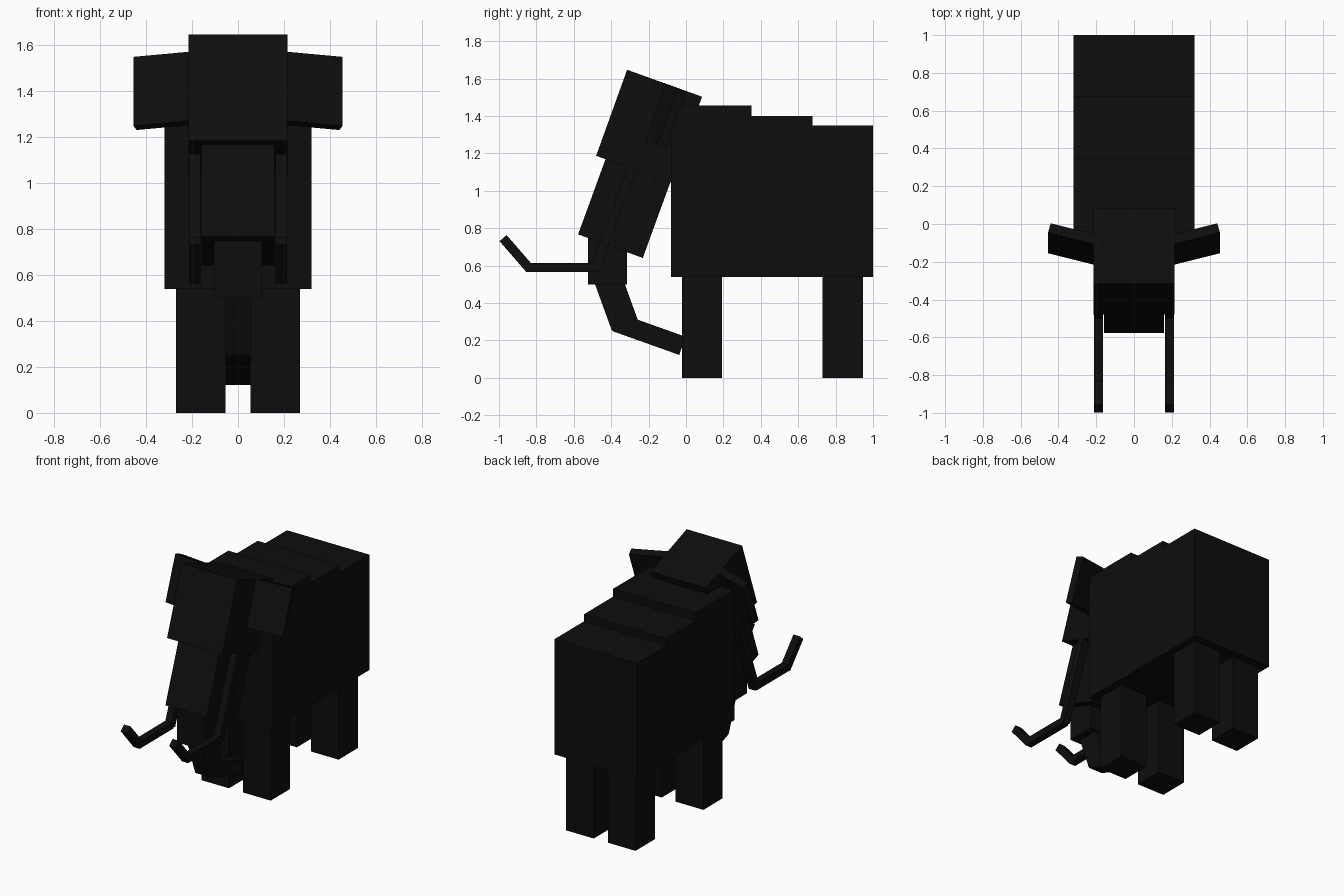
import bpy
from math import atan2, radians
from mathutils import Matrix, Vector

if "Cube" in bpy.data.objects:
    bpy.data.objects.remove(bpy.data.objects["Cube"], do_unlink=True)

# Single near-black colour
COLOUR = (0.004, 0.004, 0.004, 1)
black = bpy.data.materials.new("near_black")
black.use_nodes = True
black.diffuse_color = COLOUR
black.node_tree.nodes["Principled BSDF"].inputs["Base Color"].default_value = COLOUR


def make(name, verts, faces):
    mesh = bpy.data.meshes.new(name)
    mesh.from_pydata(verts, [], faces)
    mesh.materials.append(black)
    obj = bpy.data.objects.new(name, mesh)
    bpy.context.collection.objects.link(obj)
    return obj


def box(name, size, centre, rotation=None):
    """Box of the given size, turned by a matrix about its centre."""
    rotation = rotation or Matrix.Identity(3)
    signs = [(i, j, k) for i in (-1, 1) for j in (-1, 1) for k in (-1, 1)]
    verts = [Vector(centre) + rotation @ Vector(s * d / 2 for s, d in zip(sign, size))
             for sign in signs]
    faces = [(0, 1, 3, 2), (4, 6, 7, 5), (0, 4, 5, 1),
             (2, 3, 7, 6), (0, 2, 6, 4), (1, 5, 7, 3)]
    return make(name, verts, faces)


def bar(name, start, end, width, depth, x=0):
    """Box running between two (y, z) points."""
    a, b = Vector((x, *start)), Vector((x, *end))
    d = b - a
    turn = Matrix.Rotation(atan2(-d.y, d.z), 3, 'X')
    return box(name, (width, depth, d.length), (a + b) / 2, turn)


# Body: stepped side profile extruded across x
profile = [(-0.08, 0.54), (1.0, 0.54), (1.0, 1.35), (0.675, 1.35),
           (0.675, 1.40), (0.35, 1.40), (0.35, 1.455), (-0.08, 1.455)]
n = len(profile)
make("body",
     [(x, y, z) for x in (-0.32, 0.32) for y, z in profile],
     [tuple(reversed(range(n))), tuple(range(n, 2 * n))]
     + [(i, (i + 1) % n, (i + 1) % n + n, i + n) for i in range(n)])

# Head and trunk
bar("head", (-0.28, 1.115), (-0.1145, 1.575), 0.43, 0.426)
bar("trunk_upper", (-0.404, 0.704), (-0.205, 1.25), 0.32, 0.368)
box("trunk_middle", (0.21, 0.208, 0.30), (0, -0.42, 0.65))
bar("trunk_lower", (-0.327, 0.281), (-0.443, 0.60), 0.11, 0.15)
bar("trunk_tip", (-0.378, 0.299), (-0.019, 0.171), 0.11, 0.103)

# Paired parts
for side, s in (("left", 1), ("right", -1)):
    # Legs
    for end, y in (("front", 0.085), ("back", 0.838)):
        box(f"{end}_leg_{side}", (0.215, 0.214, 0.58), (s * 0.162, y, 0.29))

    # Ears: swept back and tilted with the head
    turn = Matrix.Rotation(radians(-20), 3, 'X') @ Matrix.Rotation(radians(15 * s), 3, 'Z')
    length, thick = 0.30, 0.054
    outer_front = Vector((s * 0.455, -0.10, 1.40))
    box(f"ear_{side}", (length, thick, 0.32),
        outer_front + turn @ Vector((-s * length / 2, thick / 2, 0)), turn)

    # Tusks
    x = s * 0.188
    bar(f"tusk_root_{side}", (-0.487, 0.58), (-0.27, 1.17), 0.05, 0.05, x)
    bar(f"tusk_shaft_{side}", (-0.853, 0.591), (-0.48, 0.591), 0.05, 0.048, x)
    bar(f"tusk_tip_{side}", (-0.8335, 0.5805), (-0.978, 0.747), 0.05, 0.05, x)
